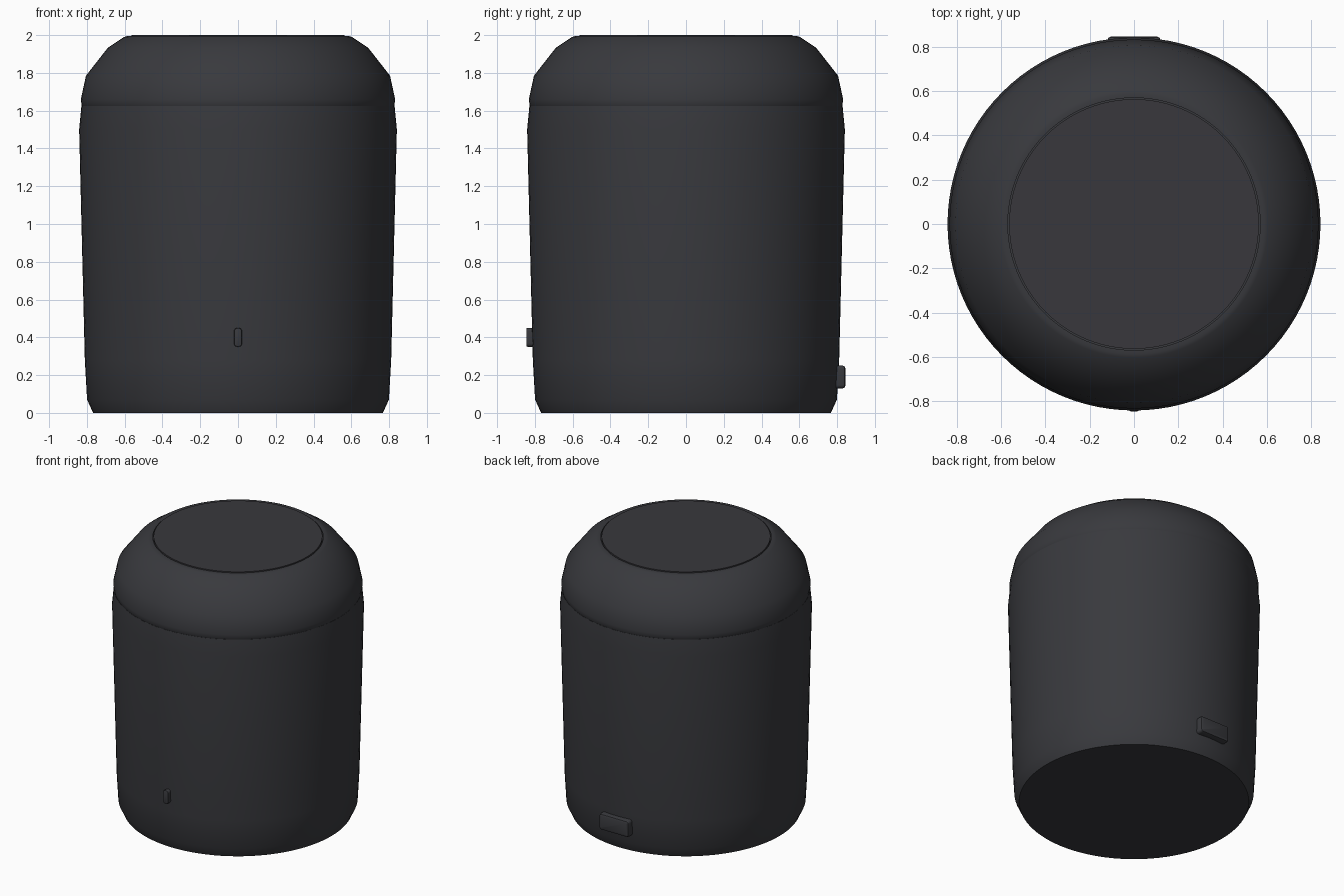
import bpy, bmesh, math

cube = bpy.data.objects.get("Cube")
if cube:
    bpy.data.objects.remove(cube, do_unlink=True)


def material(name, colour):
    m = bpy.data.materials.new(name)
    m.use_nodes = True
    m.diffuse_color = colour
    bsdf = next(n for n in m.node_tree.nodes if n.type == 'BSDF_PRINCIPLED')
    bsdf.inputs["Base Color"].default_value = colour
    return m


charcoal = material("charcoal", (0.040, 0.041, 0.047, 1))
plate_grey = material("plate grey", (0.040, 0.039, 0.045, 1))


def finish(bm, name, mat, angle=40):
    bmesh.ops.recalc_face_normals(bm, faces=bm.faces)
    mesh = bpy.data.meshes.new(name)
    bm.to_mesh(mesh)
    bm.free()
    mesh.materials.append(mat)
    obj = bpy.data.objects.new(name, mesh)
    bpy.context.collection.objects.link(obj)
    bpy.ops.object.select_all(action='DESELECT')
    obj.select_set(True)
    bpy.context.view_layer.objects.active = obj
    bpy.ops.object.shade_smooth_by_angle(angle=math.radians(angle))
    return obj


def lathe(name, profile, mat, angle=40, sides=96):
    """Revolve a radius/height profile and close both ends with flat caps."""
    bm = bmesh.new()
    rings = []
    for r, z in profile:
        rings.append([bm.verts.new((r * math.cos(math.tau * i / sides),
                                    r * math.sin(math.tau * i / sides), z))
                      for i in range(sides)])
    for low, high in zip(rings, rings[1:]):
        for i in range(sides):
            j = (i + 1) % sides
            bm.faces.new((low[i], low[j], high[j], high[i]))
    bm.faces.new(rings[0][::-1])
    bm.faces.new(rings[-1])
    return finish(bm, name, mat, angle)


def rounded_block(name, size, centre, mat, radius, edge):
    """Box with round corners seen along y and a softened rim."""
    bm = bmesh.new()
    bmesh.ops.create_cube(bm, size=1)
    for v in bm.verts:
        v.co = [c * s + o for c, s, o in zip(v.co, size, centre)]
    along_y = [e for e in bm.edges
               if abs(e.verts[0].co.y - e.verts[1].co.y) > size[1] * 0.5]
    bmesh.ops.bevel(bm, geom=along_y, offset=radius, segments=4,
                    profile=0.5, affect='EDGES')
    outer = [e for e in bm.edges
             if all(abs(abs(v.co.y - centre[1]) - size[1] / 2) < 1e-5 for v in e.verts)
             and e.verts[0].co.y * e.verts[1].co.y > 0
             and abs(e.verts[0].co.y - e.verts[1].co.y) < 1e-5]
    bmesh.ops.bevel(bm, geom=outer, offset=edge, segments=2,
                    profile=0.5, affect='EDGES')
    return finish(bm, name, mat)


# Slightly flared main shell, tucked in at its upper rim
lathe("body", [(0.767, 0), (0.799, 0.07), (0.811, 0.28), (0.841, 1.5),
               (0.829, 1.625)], charcoal)

# Domed shoulder with a recessed seat for the top plate
lathe("shoulder", [(0.80, 1.58), (0.827, 1.62), (0.832, 1.66), (0.805, 1.785),
                   (0.69, 1.932), (0.603, 1.99), (0.588, 1.995),
                   (0.569, 1.995), (0.569, 1.97)], charcoal)

# Flat disc on the top
lathe("top_plate", [(0.563, 1.96), (0.563, 2.0)], plate_grey)

# Small indicator on the front and socket cover on the back
rounded_block("front_indicator", (0.042, 0.10, 0.10), (0, -0.795, 0.40),
              charcoal, 0.018, 0.006)
rounded_block("back_port", (0.24, 0.10, 0.12), (0, 0.795, 0.19),
              charcoal, 0.018, 0.016)
